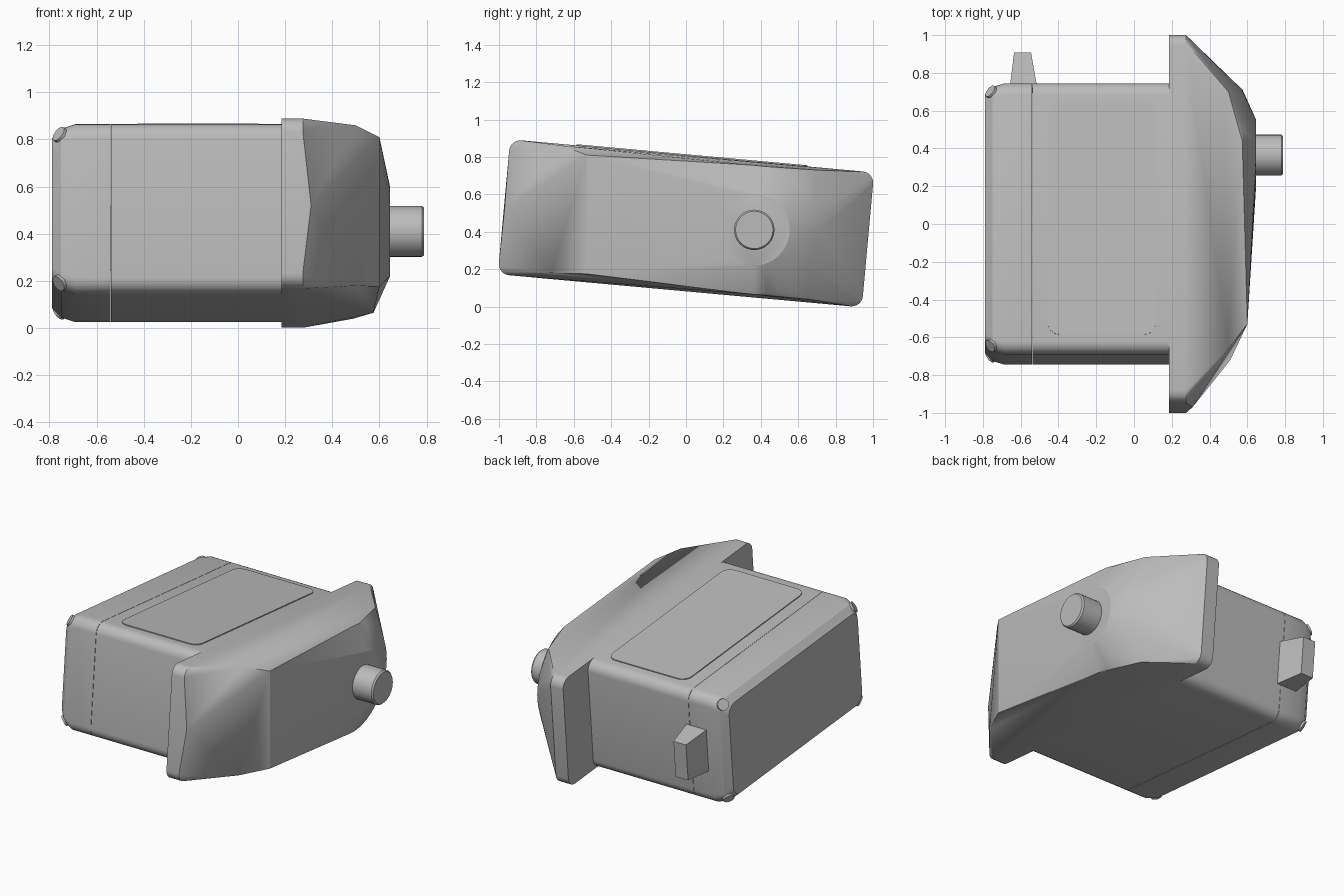
import bpy, bmesh
from math import cos, sin, pi, radians
from mathutils import Matrix, Vector

cube = bpy.data.objects.get("Cube")
if cube:
    bpy.data.objects.remove(cube, do_unlink=True)

grey = bpy.data.materials.new("light_grey")
grey.use_nodes = True
GREY = (0.5, 0.5, 0.5, 1)
grey.diffuse_color = GREY
grey.node_tree.nodes["Principled BSDF"].inputs["Base Color"].default_value = GREY

# The whole device leans about the x axis
TILT = Matrix.Translation((0, 0, 0.445)) @ Matrix.Rotation(radians(-5.2), 4, 'X')


def finish(name, bm, angle=25, matrix=None):
    if matrix:
        bm.transform(matrix)
    bmesh.ops.recalc_face_normals(bm, faces=bm.faces[:])
    mesh = bpy.data.meshes.new(name)
    bm.to_mesh(mesh)
    bm.free()
    mesh.materials.append(grey)
    obj = bpy.data.objects.new(name, mesh)
    bpy.context.collection.objects.link(obj)
    bpy.ops.object.select_all(action='DESELECT')
    obj.select_set(True)
    bpy.context.view_layer.objects.active = obj
    bpy.ops.object.shade_smooth_by_angle(angle=radians(angle))
    return obj


def rounded_rect(a, b, r, steps=6):
    """Outline of a rectangle with half sizes a, b and corner radius r."""
    pts = []
    for i, (sa, sb) in enumerate([(1, 1), (-1, 1), (-1, -1), (1, -1)]):
        for k in range(steps + 1):
            t = (i + k / steps) * pi / 2
            pts.append((sa * (a - r) + r * cos(t), sb * (b - r) + r * sin(t)))
    return pts


def loft(bm, rings):
    """Skin a list of equal point rings and close both ends."""
    loops = [[bm.verts.new(p) for p in ring] for ring in rings]
    for lo, hi in zip(loops, loops[1:]):
        for i in range(len(lo)):
            j = (i + 1) % len(lo)
            bm.faces.new((lo[i], lo[j], hi[j], hi[i]))
    bm.faces.new(loops[0])
    bm.faces.new(loops[-1])


def section(x, inset=0.0):
    return [(x, y, z) for y, z in rounded_rect(0.72 - inset, 0.362 - inset, 0.065)]


def circle(x, y, z, r, n=32):
    return [Vector((x, y + r * cos(2 * pi * i / n), z + r * sin(2 * pi * i / n)))
            for i in range(n)]


# Main case and its tapered end cover, meeting at a seam
bm = bmesh.new()
loft(bm, [section(0.19), section(-0.538)])
finish("main_case", bm, matrix=TILT)

bm = bmesh.new()
loft(bm, [section(-0.54), section(-0.69), section(-0.75, 0.018), section(-0.79, 0.055)])
finish("end_cover", bm, matrix=TILT)

# Round studs at the corners of the end cover
for sy, side in ((-1, "front"), (1, "back")):
    for sz, level in ((-1, "lower"), (1, "upper")):
        bm = bmesh.new()
        bmesh.ops.create_cone(bm, cap_ends=True, segments=20,
                              radius1=0.04, radius2=0.035, depth=0.07)
        aim = Vector((-1, sy * 0.7, sz * 0.7)).to_track_quat('Z', 'Y').to_matrix().to_4x4()
        spot = Matrix.Translation((-0.737, sy * 0.66, sz * 0.302))
        finish(f"{side}_{level}_stud", bm, 30, TILT @ spot @ aim)

# Thin raised panel on the top
bm = bmesh.new()
outline = rounded_rect(0.285, 0.62, 0.06)
loft(bm, [[(x - 0.17, y, z) for x, y in outline] for z in (0.355, 0.368)])
finish("top_panel", bm, matrix=TILT)

# Tapered clip on the back
bm = bmesh.new()
loft(bm, [[(x + cx, y, z) for x, z in
           ((-a, -b), (a, -b), (a, b), (-a, b))]
          for y, a, b, cx in ((0.71, 0.073, 0.14, -0.585), (0.9, 0.045, 0.12, -0.59))])
finish("back_clip", bm, 10, TILT)

# Faceted end housing: flat rim rising to a round boss
rim = rounded_rect(0.977, 0.362, 0.06)
points = [TILT @ Vector((x, y, z)) for x in (0.185, 0.275) for y, z in rim]
points += circle(0.575, 0.365, 0.41, 0.345) + circle(0.645, 0.365, 0.41, 0.19)
points += [Vector(p) for p in (
    (0.31, -0.97, 0.52), (0.51, -0.72, 0.18), (0.5, -0.66, 0.86),
    (0.6, -0.53, 0.175), (0.6, -0.53, 0.81),
    (0.49, 0.65, 0.04), (0.5, 0.7, 0.73))]
bm = bmesh.new()
for p in points:
    bm.verts.new(p)
hull = bmesh.ops.convex_hull(bm, input=bm.verts[:])
loose = {g for g in hull["geom_interior"] + hull["geom_unused"]
         if isinstance(g, bmesh.types.BMVert)}
bmesh.ops.delete(bm, geom=list(loose), context='VERTS')
bmesh.ops.dissolve_limit(bm, angle_limit=radians(1), verts=bm.verts[:], edges=bm.edges[:])
finish("end_housing", bm, 20)

# Round knob on the boss
bm = bmesh.new()
loft(bm, [circle(x, 0.365, 0.41, r) for x, r in
          ((0.63, 0.108), (0.78, 0.108), (0.79, 0.1))])
finish("knob", bm, 30)
